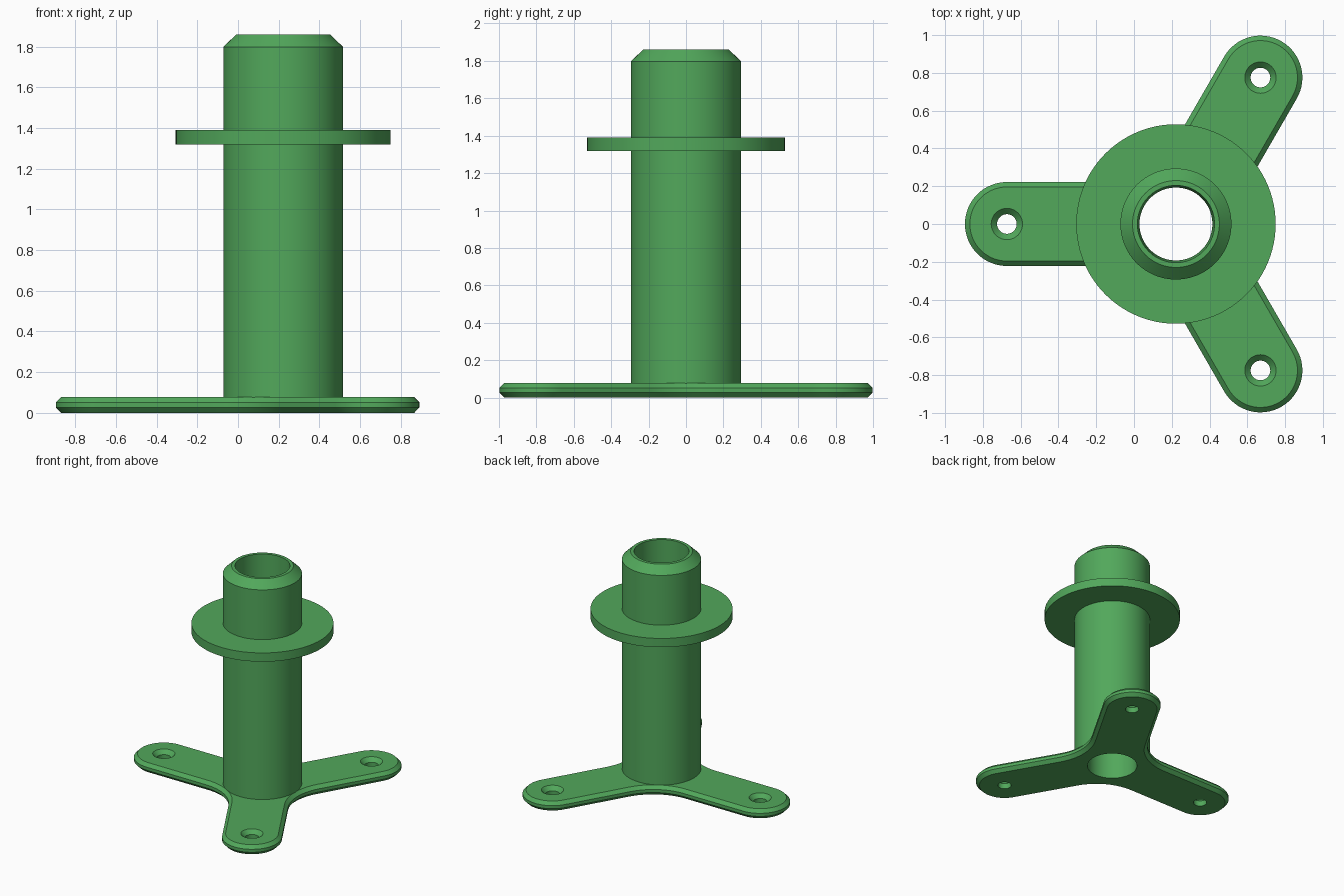
import bpy, bmesh, math

if "Cube" in bpy.data.objects:
    bpy.data.objects.remove(bpy.data.objects["Cube"])

CX = 0.222                      # axis of the post
ARM_L, ARM_R = 0.895, 0.222     # arm length to the screw hole, half width
FILLET = 0.40                   # inner corner radius between arms
BORE = 0.193

green = bpy.data.materials.new("green")
green.diffuse_color = (0.084, 0.392, 0.105, 1)
green.use_nodes = True
green.node_tree.nodes["Principled BSDF"].inputs["Base Color"].default_value = green.diffuse_color


def finish(name, bm):
    bmesh.ops.remove_doubles(bm, verts=bm.verts, dist=1e-5)
    bmesh.ops.recalc_face_normals(bm, faces=bm.faces)
    mesh = bpy.data.meshes.new(name)
    bm.to_mesh(mesh)
    bm.free()
    mesh.materials.append(green)
    obj = bpy.data.objects.new(name, mesh)
    bpy.context.collection.objects.link(obj)
    return obj


def loft(bm, rings, close=False):
    n = len(rings[0])
    pairs = list(zip(rings, rings[1:])) + ([(rings[-1], rings[0])] if close else [])
    for a, b in pairs:
        for i in range(n):
            j = (i + 1) % n
            bm.faces.new((a[i], a[j], b[j], b[i]))


def revolve(name, profile, x, y, segments=96):
    """Spin a closed (radius, z) profile around a vertical axis."""
    bm = bmesh.new()
    rings = [[bm.verts.new((x + r * math.cos(2 * math.pi * i / segments),
                            y + r * math.sin(2 * math.pi * i / segments), z))
              for i in range(segments)] for r, z in profile]
    loft(bm, rings, close=True)
    return finish(name, bm)


def outline(inset):
    """Three rounded arms joined by concave fillets."""
    pts = []
    gap = (ARM_R + FILLET) / math.sin(math.radians(60))
    for arm in (60, 180, 300):
        for dist, turn, rad, start, sweep, n in (
                (ARM_L, 0, ARM_R - inset, -90, 180, 32),
                (gap, 60, FILLET + inset, -90, -60, 14)):
            c = math.radians(arm + turn)
            for i in range(n + 1):
                a = math.radians(arm + start + sweep * i / n)
                pts.append((CX + dist * math.cos(c) + rad * math.cos(a),
                            dist * math.sin(c) + rad * math.sin(a)))
    return pts


def cut(target, cutter):
    mod = target.modifiers.new("cut", 'BOOLEAN')
    mod.operation = 'DIFFERENCE'
    mod.solver = 'EXACT'
    mod.object = cutter
    bpy.context.view_layer.objects.active = target
    bpy.ops.object.modifier_apply(modifier=mod.name)
    bpy.data.objects.remove(cutter)


# three-armed base plate with chamfered rims
bm = bmesh.new()
rings = [[bm.verts.new((x, y, z)) for x, y in outline(inset)]
         for inset, z in ((0.026, 0), (0, 0.027), (0, 0.052), (0.026, 0.078))]
loft(bm, rings)
bm.faces.new(rings[0])
bm.faces.new(rings[-1])
base = finish("base_plate", bm)

# bore and countersunk screw holes
cut(base, revolve("bore_cutter", [(0, -0.1), (BORE, -0.1), (BORE, 0.2), (0, 0.2)], CX, 0))
for arm in (60, 180, 300):
    a = math.radians(arm)
    cut(base, revolve("screw_cutter",
                      [(0, -0.1), (0.052, -0.1), (0.052, 0.046), (0.083, 0.078),
                       (0.114, 0.11), (0, 0.11)],
                      CX + ARM_L * math.cos(a), ARM_L * math.sin(a), 48))

# hollow post with chamfered top
post = revolve("post", [(BORE, 0.07), (0.294, 0.07), (0.294, 1.798), (0.23, 1.86),
                        (0.204, 1.86)], CX, 0)

# collar around the post
collar = revolve("collar", [(0.28, 1.318), (0.528, 1.318), (0.528, 1.39), (0.28, 1.39)], CX, 0)

for obj in (base, post, collar):
    bpy.ops.object.select_all(action='DESELECT')
    obj.select_set(True)
    bpy.context.view_layer.objects.active = obj
    bpy.ops.object.shade_smooth_by_angle(angle=math.radians(30))
